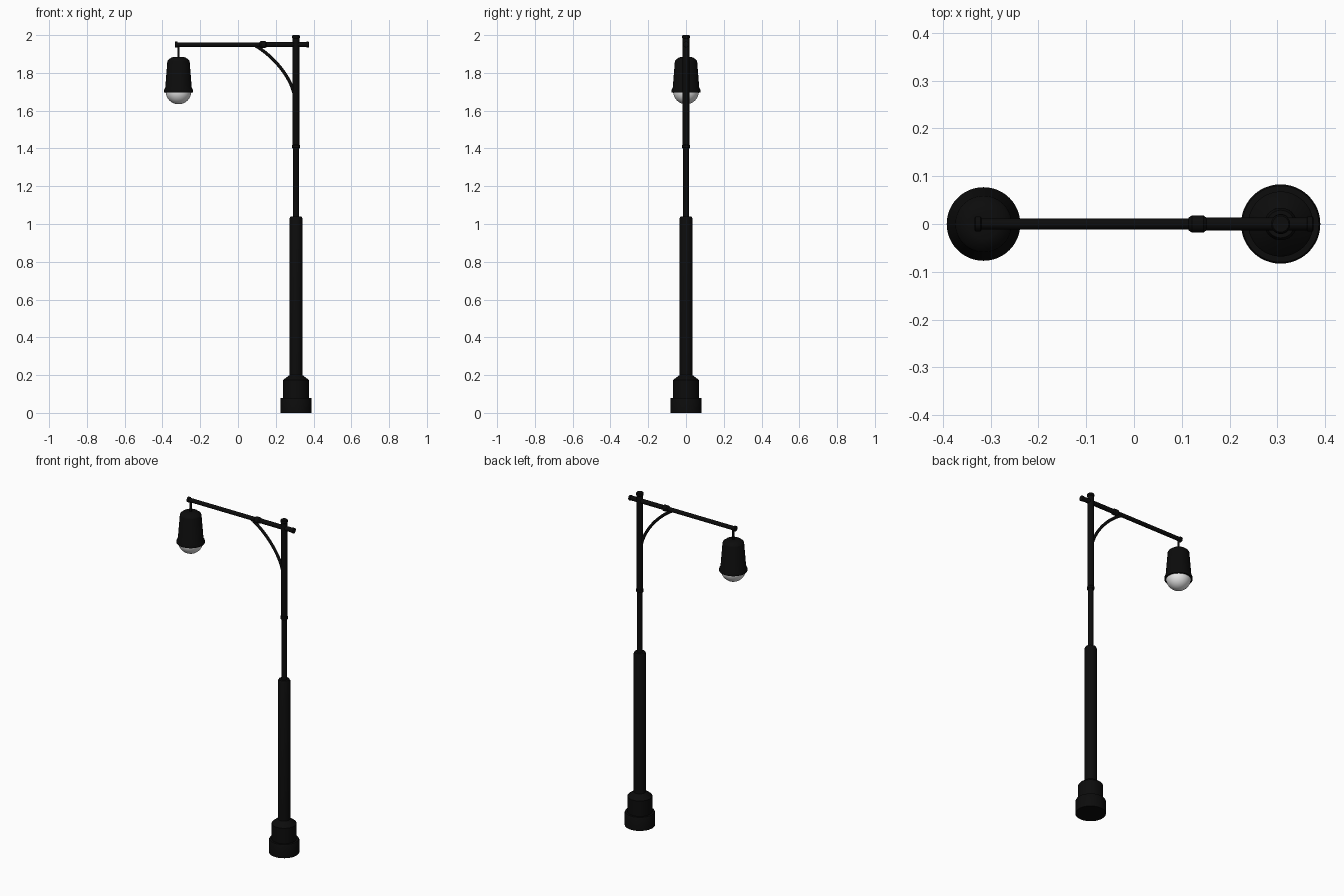
import bpy, bmesh, math
from mathutils import Vector, Matrix

if "Cube" in bpy.data.objects:
    bpy.data.objects.remove(bpy.data.objects["Cube"])

POLE_X, LAMP_X, ARM_Z = 0.307, -0.315, 1.95


def material(name, rgb):
    m = bpy.data.materials.new(name)
    m.diffuse_color = (*rgb, 1)
    m.use_nodes = True
    m.node_tree.nodes["Principled BSDF"].inputs["Base Color"].default_value = m.diffuse_color
    return m


black = material("black_iron", (0.0035, 0.0035, 0.0035))
white = material("white_glass", (0.8, 0.8, 0.8))


def finish(obj, mat):
    obj.data.materials.append(mat)
    bpy.ops.object.select_all(action='DESELECT')
    obj.select_set(True)
    bpy.context.view_layer.objects.active = obj
    bpy.ops.object.shade_smooth_by_angle(angle=math.radians(35))
    return obj


def lathe(name, profile, mat, origin, along_x=False, sides=32):
    """Capped solid of revolution from (radius, height) pairs, bottom to top."""
    bm = bmesh.new()
    rings = [[bm.verts.new((r * math.cos(2 * math.pi * i / sides),
                            r * math.sin(2 * math.pi * i / sides), h))
              for i in range(sides)] for r, h in profile]
    for a, b in zip(rings, rings[1:]):
        for i in range(sides):
            j = (i + 1) % sides
            bm.faces.new((a[i], a[j], b[j], b[i]))
    bm.faces.new(rings[0][::-1])
    bm.faces.new(rings[-1])
    if along_x:
        bm.transform(Matrix.Rotation(math.pi / 2, 4, 'Y'))
    bm.transform(Matrix.Translation(Vector(origin)))
    bmesh.ops.recalc_face_normals(bm, faces=bm.faces)
    me = bpy.data.meshes.new(name)
    bm.to_mesh(me)
    bm.free()
    obj = bpy.data.objects.new(name, me)
    bpy.context.collection.objects.link(obj)
    return finish(obj, mat)


foot = (POLE_X, 0, 0)
# Stepped base
lathe("base", [(0.083, 0), (0.083, 0.074), (0.080, 0.08), (0.068, 0.08),
               (0.068, 0.173), (0.064, 0.178), (0.034, 0.2)], black, foot, sides=48)
# Thick lower column
lathe("lower_column", [(0.034, 0.19), (0.034, 1.03), (0.029, 1.04)], black, foot)
# Slim upper pole with its collar and cap
lathe("upper_pole", [(0.015, 1.03), (0.015, 1.405), (0.0175, 1.415),
                     (0.0175, 1.985)], black, foot)
lathe("pole_collar", [(0.017, 1.400), (0.021, 1.405), (0.021, 1.416),
                      (0.017, 1.421)], black, foot)
lathe("pole_cap", [(0.017, 1.981), (0.020, 1.985), (0.020, 1.996),
                   (0.017, 2.0)], black, foot)

# Horizontal arm: thin outer part, thicker inner part, collar and end caps
arm = (0, 0, ARM_Z)
lathe("outer_arm", [(0.012, -0.33), (0.012, 0.14)], black, arm, True)
lathe("inner_arm", [(0.0135, 0.13), (0.0135, 0.37)], black, arm, True)
lathe("arm_collar", [(0.013, 0.114), (0.018, 0.121), (0.018, 0.145),
                     (0.013, 0.152)], black, arm, True)
for name, x in (("arm_outer_cap", -0.334), ("arm_inner_cap", 0.361)):
    lathe(name, [(0.012, x), (0.0155, x + 0.002), (0.0155, x + 0.013),
                 (0.012, x + 0.015)], black, arm, True)

# Curved bracket between pole and arm
curve = bpy.data.curves.new("bracket_path", 'CURVE')
curve.dimensions = '3D'
curve.bevel_depth = 0.0085
curve.bevel_resolution = 4
curve.resolution_u = 20
curve.use_fill_caps = True
spline = curve.splines.new('BEZIER')
spline.bezier_points.add(1)
ends = [((0.085, 1.948), (0.06, 1.965), (0.19, 1.89)),
        ((0.302, 1.655), (0.295, 1.765), (0.303, 1.62))]
for p, (co, left, right) in zip(spline.bezier_points, ends):
    p.handle_left_type = p.handle_right_type = 'FREE'
    p.co, p.handle_left, p.handle_right = [(x, 0, z) for x, z in (co, left, right)]
tmp = bpy.data.objects.new("bracket_path", curve)
bpy.context.collection.objects.link(tmp)
bpy.context.view_layer.update()
mesh = bpy.data.meshes.new_from_object(tmp.evaluated_get(bpy.context.evaluated_depsgraph_get()))
bpy.data.objects.remove(tmp)
mesh.materials.clear()
bracket = bpy.data.objects.new("bracket", mesh)
bpy.context.collection.objects.link(bracket)
finish(bracket, black)

# Hanging lamp
hang = (LAMP_X, 0, 0)
lathe("hanger_rod", [(0.006, 1.87), (0.006, 1.95)], black, hang, sides=16)
lathe("lamp_shade", [(0.068, 1.696), (0.077, 1.696), (0.077, 1.708), (0.070, 1.722),
                     (0.059, 1.862), (0.056, 1.868), (0.040, 1.880),
                     (0.030, 1.883)], black, hang, sides=48)
# Glass dome below the shade
steps = 14
dome = [(max(0.068 * math.sin(a), 0.0005), 1.702 - 0.068 * math.cos(a))
        for a in (math.pi / 2 * i / steps for i in range(steps + 1))]
lathe("glass_dome", dome, white, hang, sides=48)
